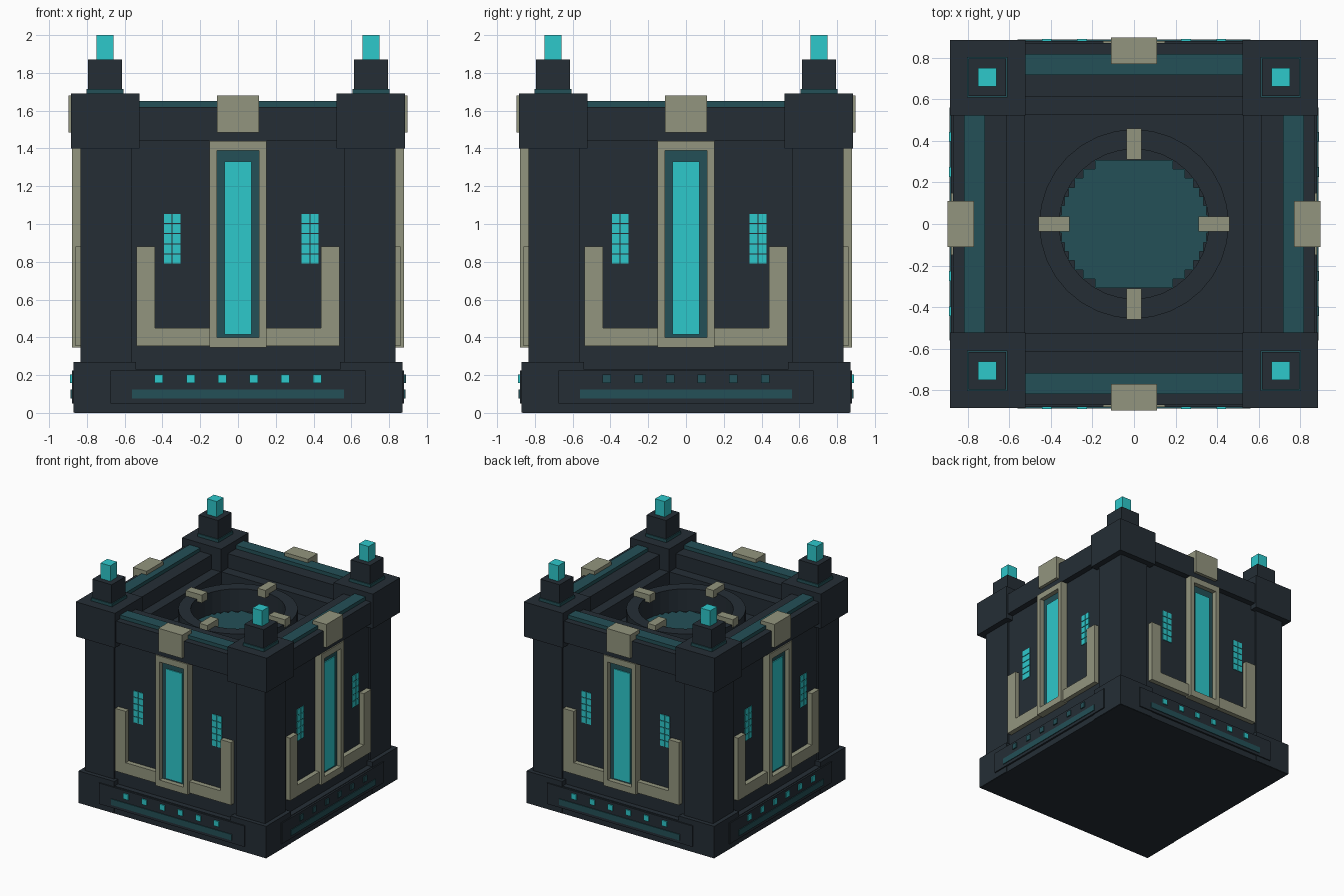
import bpy, bmesh, math
from mathutils import Matrix, Vector

if "Cube" in bpy.data.objects:
    bpy.data.objects.remove(bpy.data.objects["Cube"])


def mat(name, rgb):
    m = bpy.data.materials.new(name)
    m.diffuse_color = (*rgb, 1.0)
    m.use_nodes = True
    m.node_tree.nodes["Principled BSDF"].inputs["Base Color"].default_value = m.diffuse_color
    return m


DARK = mat("dark slate", (0.018, 0.027, 0.036))
TEAL = mat("deep teal", (0.017, 0.080, 0.095))
CYAN = mat("bright cyan", (0.027, 0.58, 0.60))
TAN = mat("khaki metal", (0.29, 0.30, 0.21))


def finish(bm, name, material):
    bmesh.ops.recalc_face_normals(bm, faces=bm.faces[:])
    me = bpy.data.meshes.new(name)
    bm.to_mesh(me)
    bm.free()
    me.materials.append(material)
    ob = bpy.data.objects.new(name, me)
    bpy.context.collection.objects.link(ob)
    return ob


def add_box(bm, b, turn=0):
    """b = x0, x1, depth0, depth1, z0, z1; depth runs outward from the front."""
    x0, x1, d0, d1, z0, z1 = b
    size = Matrix.Diagonal((x1 - x0, d1 - d0, z1 - z0, 1))
    loc = Matrix.Translation(((x0 + x1) / 2, -(d0 + d1) / 2, (z0 + z1) / 2))
    rot = Matrix.Rotation(math.pi / 2 * turn, 4, 'Z')
    bmesh.ops.create_cube(bm, size=1, matrix=rot @ loc @ size)


def boxes(name, material, parts, turns=(0,)):
    bm = bmesh.new()
    for t in turns:
        for p in parts:
            add_box(bm, p, t)
    return finish(bm, name, material)


ALL = range(4)


def both(b):
    """A box and its mirror across x."""
    return [b, (-b[1], -b[0], *b[2:])]


# Base with raised corners
boxes("base_slab", DARK, [(-0.865, 0.865, -0.865, 0.865, 0, 0.23)])
boxes("base_corner", DARK, [(0.54, 0.87, 0.54, 0.87, 0.002, 0.27)], ALL)
boxes("base_panel", DARK, [(-0.675, 0.675, 0.80, 0.88, 0.05, 0.225)], ALL)
boxes("base_strip", TEAL, [(-0.56, 0.56, 0.87, 0.886, 0.075, 0.125)], ALL)

# Base indicator lights: unlit on the right side
lamps = [p for x in (0.083, 0.25, 0.42)
         for p in both((x - 0.023, x + 0.023, 0.87, 0.889, 0.157, 0.203))]
boxes("base_light", CYAN, lamps, (0, 2, 3))
boxes("base_light_unlit", TEAL, lamps, (1,))

# Body core, corner pillars and the open top's walls
boxes("body_core", DARK, [(-0.82, 0.82, -0.82, 0.82, 0.2, 1.34)])
boxes("corner_pillar", DARK, [(0.565, 0.835, 0.565, 0.835, 0.25, 1.45)], ALL)
boxes("inner_ledge", DARK, [(-0.82, 0.525, 0.525, 0.82, 1.33, 1.5)], ALL)

# Top rim
boxes("rim_beam", DARK, [(-0.53, 0.53, 0.61, 0.87, 1.44, 1.62)], ALL)
boxes("rim_strip", TEAL, [(-0.525, 0.525, 0.716, 0.817, 1.61, 1.65)], ALL)
boxes("rim_clip", TAN, [(-0.11, 0.11, 0.77, 0.897, 1.485, 1.68)], ALL)
boxes("rim_corner", DARK, [(0.522, 0.885, 0.522, 0.885, 1.40, 1.69)], ALL)

# Corner posts with glowing tips
def post(name, material, half, z0, z1):
    c = 0.705
    boxes(name, material, [(c - half, c + half, c - half, c + half, z0, z1)], ALL)


post("post_collar", TEAL, 0.098, 1.68, 1.715)
post("post", DARK, 0.09, 1.70, 1.87)
post("post_tip", CYAN, 0.045, 1.86, 2.0)

# Side window: frame, backing and glowing pane
boxes("window_frame", TAN, both((0.11, 0.15, 0.80, 0.88, 0.345, 1.44)) +
      [(-0.11, 0.11, 0.80, 0.88, 0.345, 0.40),
       (-0.11, 0.11, 0.80, 0.88, 1.39, 1.44)], ALL)
boxes("window_backing", TEAL, [(-0.11, 0.11, 0.81, 0.84, 0.40, 1.39)], ALL)
boxes("window_pane", CYAN, [(-0.072, 0.072, 0.83, 0.848, 0.415, 1.33)], ALL)

# Angled brackets either side of the window
boxes("side_bracket", TAN, both((0.44, 0.537, 0.80, 0.86, 0.355, 0.88)) +
      both((0.15, 0.44, 0.80, 0.86, 0.355, 0.45)), ALL)

# Small clusters of wall lights
cells = []
for x0 in (-0.393, 0.337):
    for col in range(2):
        for row in range(5):
            x, z = x0 + col * 0.046, 0.79 + row * 0.054
            cells.append((x, x + 0.042, 0.815, 0.826, z, z + 0.048))
boxes("wall_light", CYAN, cells, ALL)

# Round well: a lathed ring
N = 32
profile = [(0.36, 1.33), (0.36, 1.53), (0.455, 1.53), (0.455, 1.33)]
bm = bmesh.new()
loops = [[bm.verts.new((r * math.cos(a), r * math.sin(a), z)) for r, z in profile]
         for a in (2 * math.pi * i / N for i in range(N))]
for i in range(N):
    a, b = loops[i], loops[(i + 1) % N]
    for j in range(4):
        k = (j + 1) % 4
        bm.faces.new((a[j], b[j], b[k], a[k]))
finish(bm, "well_ring", DARK)
boxes("well_clip", TAN, [(-0.037, 0.037, 0.31, 0.46, 1.51, 1.575)], ALL)

# Stepped glowing disc in the well
rows = []
for i in range(14):
    y = -0.308 + i * 0.044
    far = max(abs(y), abs(y + 0.044))
    w = math.sqrt(0.36 ** 2 - far ** 2)
    rows.append((-w, w, y, y + 0.044, 1.335, 1.348))
boxes("well_disc", TEAL, rows)
